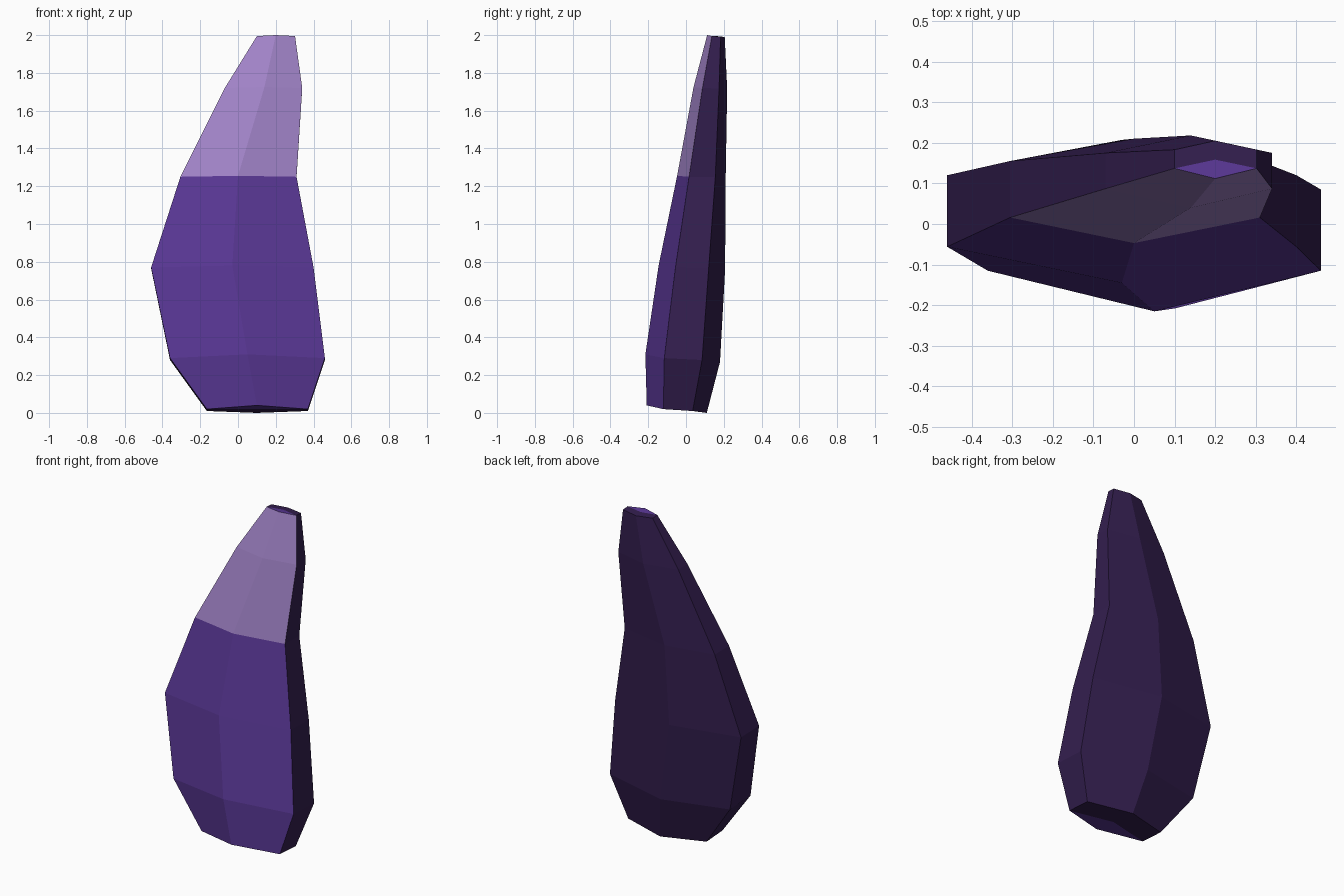
import bpy
import bmesh

if "Cube" in bpy.data.objects:
    bpy.data.objects.remove(bpy.data.objects["Cube"])

# Cross-sections, bottom to top:
# z, tilt, left x, middle x, right x, front y, side front y, side back y, back y
RINGS = [
    (0.02, 0.02, -0.165, 0.10, 0.37, -0.208, -0.12, 0.035, 0.11),
    (0.29, 0.02, -0.36, 0.05, 0.46, -0.215, -0.115, 0.085, 0.18),
    (0.77, 0.01, -0.46, -0.03, 0.40, -0.145, -0.056, 0.12, 0.207),
    (1.25, 0.005, -0.305, 0.00, 0.31, -0.047, 0.016, 0.155, 0.21),
    (1.72, 0.005, -0.07, 0.14, 0.34, 0.04, 0.087, 0.175, 0.218),
    (1.995, 0.005, 0.10, 0.20, 0.302, 0.112, 0.137, 0.183, 0.205),
]


def material(name, rgb):
    mat = bpy.data.materials.new(name)
    mat.diffuse_color = (*rgb, 1)
    mat.use_nodes = True
    mat.node_tree.nodes["Principled BSDF"].inputs["Base Color"].default_value = mat.diffuse_color
    return mat


def front_line(r):
    z, t, xl, xm, xr, yf, ysf, ysb, yb = r
    return [(xl, ysf, z), (xm, yf, z + t), (xr, ysf, z)]


def back_line(r):
    z, t, xl, xm, xr, yf, ysf, ysb, yb = r
    return [(xr, ysf, z), (xr, ysb, z - t / 2), (xm, yb, z - t),
            (xl, ysb, z - t / 2), (xl, ysf, z)]


def seam_point(r):
    # inner corner where front plate and back shell meet on the end caps
    z, t, xl, xm, xr, yf, ysf, ysb, yb = r
    return (xm, 0.5 * (yf + yb) if z > 1 else -0.06, z)


def loft(name, line, mats, mat_of_band):
    bm = bmesh.new()
    rows = [[bm.verts.new(p) for p in line(r)] for r in RINGS]
    for k, (a, b) in enumerate(zip(rows, rows[1:])):
        for i in range(len(a) - 1):
            f = bm.faces.new((a[i], a[i + 1], b[i + 1], b[i]))
            f.material_index = mat_of_band(k)
    # end caps
    bm.faces.new(rows[-1] + [bm.verts.new(seam_point(RINGS[-1]))])
    bm.faces.new((rows[0] + [bm.verts.new(seam_point(RINGS[0]))])[::-1])
    mesh = bpy.data.meshes.new(name)
    bm.to_mesh(mesh)
    bm.free()
    for m in mats:
        mesh.materials.append(m)
    obj = bpy.data.objects.new(name, mesh)
    bpy.context.collection.objects.link(obj)
    return obj


purple = material("purple", (0.10, 0.038, 0.30))
lavender = material("lavender", (0.36, 0.23, 0.58))
dark = material("dark_purple", (0.033, 0.013, 0.077))

# Front plate: purple body with a lavender tip
loft("front_plate", front_line, [purple, lavender], lambda k: int(k >= 3))

# Back shell: dark sides and back
loft("back_shell", back_line, [dark], lambda k: 0)
